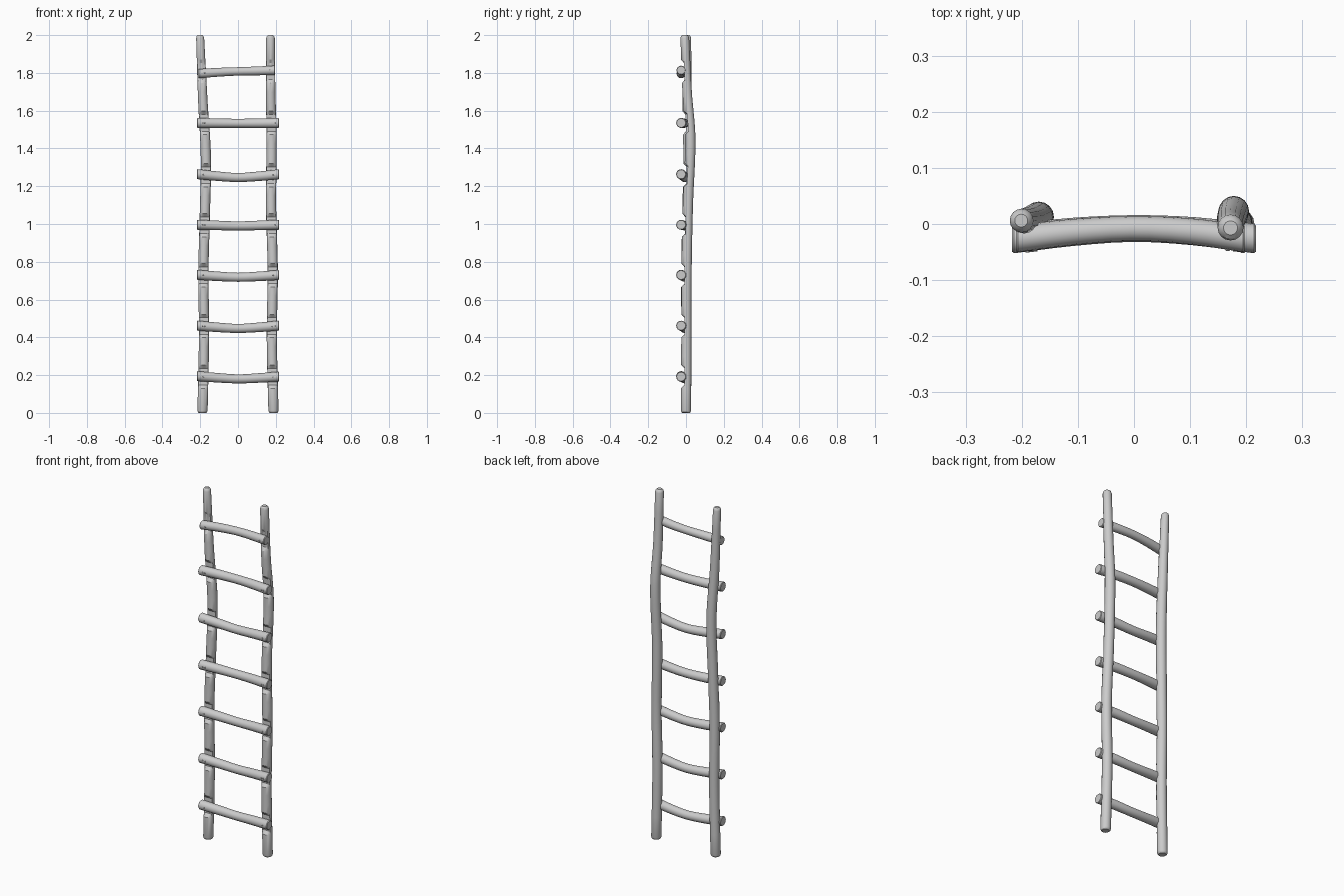
import bpy, bmesh, math
from mathutils import Vector

if "Cube" in bpy.data.objects:
    bpy.data.objects.remove(bpy.data.objects["Cube"])

SIDES = 16


def lerp_path(points, t):
    """Interpolate rows (t, a, b, radius) with softened corners."""
    n = len(points)
    for i in range(n - 1):
        p, q = points[i], points[i + 1]
        if t <= q[0] or i == n - 2:
            u = (t - p[0]) / (q[0] - p[0])
            o, r = points[max(i - 1, 0)], points[min(i + 2, n - 1)]
            h = q[0] - p[0]
            out = []
            for k in (1, 2, 3):
                m0 = (q[k] - o[k]) / (q[0] - o[0]) * h
                m1 = (r[k] - p[k]) / (r[0] - p[0]) * h
                out.append((2*u**3 - 3*u*u + 1) * p[k] + (u**3 - 2*u*u + u) * m0
                           + (3*u*u - 2*u**3) * q[k] + (u**3 - u*u) * m1)
            return out


def skin(name, rings):
    """Join rings of points into a closed tube."""
    bm = bmesh.new()
    loops = [[bm.verts.new(p) for p in ring] for ring in rings]
    for a, b in zip(loops, loops[1:]):
        for i in range(len(a)):
            j = (i + 1) % len(a)
            bm.faces.new((a[i], a[j], b[j], b[i]))
    bm.faces.new(loops[0])
    bm.faces.new(loops[-1])
    bmesh.ops.recalc_face_normals(bm, faces=bm.faces)
    me = bpy.data.meshes.new(name)
    bm.to_mesh(me)
    bm.free()
    ob = bpy.data.objects.new(name, me)
    bpy.context.collection.objects.link(ob)
    bpy.ops.object.select_all(action='DESELECT')
    ob.select_set(True)
    bpy.context.view_layer.objects.active = ob
    bpy.ops.object.shade_smooth_by_angle(angle=math.radians(32))
    return ob


# Rungs: height, z at left / middle / right, x ends
rungs = [
    (0.192, 0.003, -0.012, 0.000, -0.217, 0.217),
    (0.460, 0.002, -0.013, 0.002, -0.217, 0.217),
    (0.728, 0.003, -0.010, 0.002, -0.217, 0.217),
    (0.993, 0.003, -0.003, 0.003, -0.217, 0.217),
    (1.258, 0.006, -0.012, 0.005, -0.217, 0.217),
    (1.535, 0.000, -0.002, 0.000, -0.217, 0.217),
    (1.808, -0.012, 0.000, 0.006, -0.210, 0.197),
]

# Poles: z, x, y, radius
left = [(0, -0.188, 0.0, 0.027), (0.4, -0.180, 0.002, 0.027),
        (0.75, -0.183, 0.002, 0.027), (1.0, -0.177, 0.006, 0.027),
        (1.35, -0.170, 0.013, 0.027), (1.65, -0.186, 0.006, 0.025),
        (2.0, -0.201, 0.006, 0.021)]
right = [(0, 0.188, 0.0, 0.027), (0.4, 0.179, 0.002, 0.027),
         (0.75, 0.184, 0.003, 0.027), (1.1, 0.175, 0.010, 0.027),
         (1.45, 0.178, 0.023, 0.027), (1.7, 0.173, 0.006, 0.025),
         (2.0, 0.172, -0.007, 0.023)]


def pole(name, path):
    # extra rings mark the edges of each flat notch behind a rung
    levels = {0.0, 0.004, 0.012, 1.983, 1.994, 2.0}
    for r in rungs:
        levels.update((r[0] - 0.062, r[0] - 0.044, r[0], r[0] + 0.044, r[0] + 0.062))
    for a, b in zip(rungs, rungs[1:]):
        levels.update((a[0] + (b[0] - a[0]) * f for f in (0.4, 0.5, 0.6)))
    shrink = {0.0: 0.72, 0.004: 0.9, 1.994: 0.85, 2.0: 0.55}
    rings = []
    for z in sorted(levels):
        x, y, rad = lerp_path(path, z)
        rad *= shrink.get(z, 1)
        cut = any(abs(z - r[0]) < 0.05 for r in rungs)
        ring = []
        for i in range(SIDES):
            a = math.tau * i / SIDES
            py = y + rad * math.sin(a)
            if cut:
                py = max(py, y - 0.010)
            ring.append((x + rad * math.cos(a), py, z))
        rings.append(ring)
    skin(name, rings)


pole("left_pole", left)
pole("right_pole", right)


# Rungs, bowed down and backward in the middle
for n, (h, zl, zm, zr, x0, x1) in enumerate(rungs):
    rad = 0.0265 if n < 6 else 0.0245
    path = [(x0, -0.026, h + zl, rad), (x0 * 0.5, -0.014, h + zl * 0.4 + zm * 0.6, rad * 0.95),
            (0, -0.008, h + zm, rad * 0.9), (x1 * 0.5, -0.013, h + zr * 0.4 + zm * 0.6, rad * 0.95),
            (x1, -0.026, h + zr, rad)]
    stations = [x0, x0 + 0.003] + [x0 + (x1 - x0) * i / 12 for i in range(1, 12)] + [x1 - 0.003, x1]
    rings = []
    for x in stations:
        y, z, r = lerp_path(path, x)
        if x in (x0, x1):
            r -= 0.003
        rings.append([(x, y + r * math.cos(math.tau * i / SIDES),
                       z + r * math.sin(math.tau * i / SIDES)) for i in range(SIDES)])
    skin(f"rung_{n + 1}", rings)

    # Nail heads on the front of each end
    for side, x in (("left", x0 + 0.034), ("right", x1 - 0.030)):
        for k in ((-1, 1) if n % 2 else (0,)):
            nx = x + 0.007 * k
            y, z, r = lerp_path(path, nx)
            front = y - r
            rings = [[(nx + s * math.cos(math.tau * i / 10), fy, z + s * math.sin(math.tau * i / 10))
                      for i in range(10)]
                     for fy, s in ((front + 0.006, 0.004), (front - 0.001, 0.004), (front - 0.002, 0.003))]
            skin(f"nail_{side}_{n + 1}_{k + 2}", rings)
